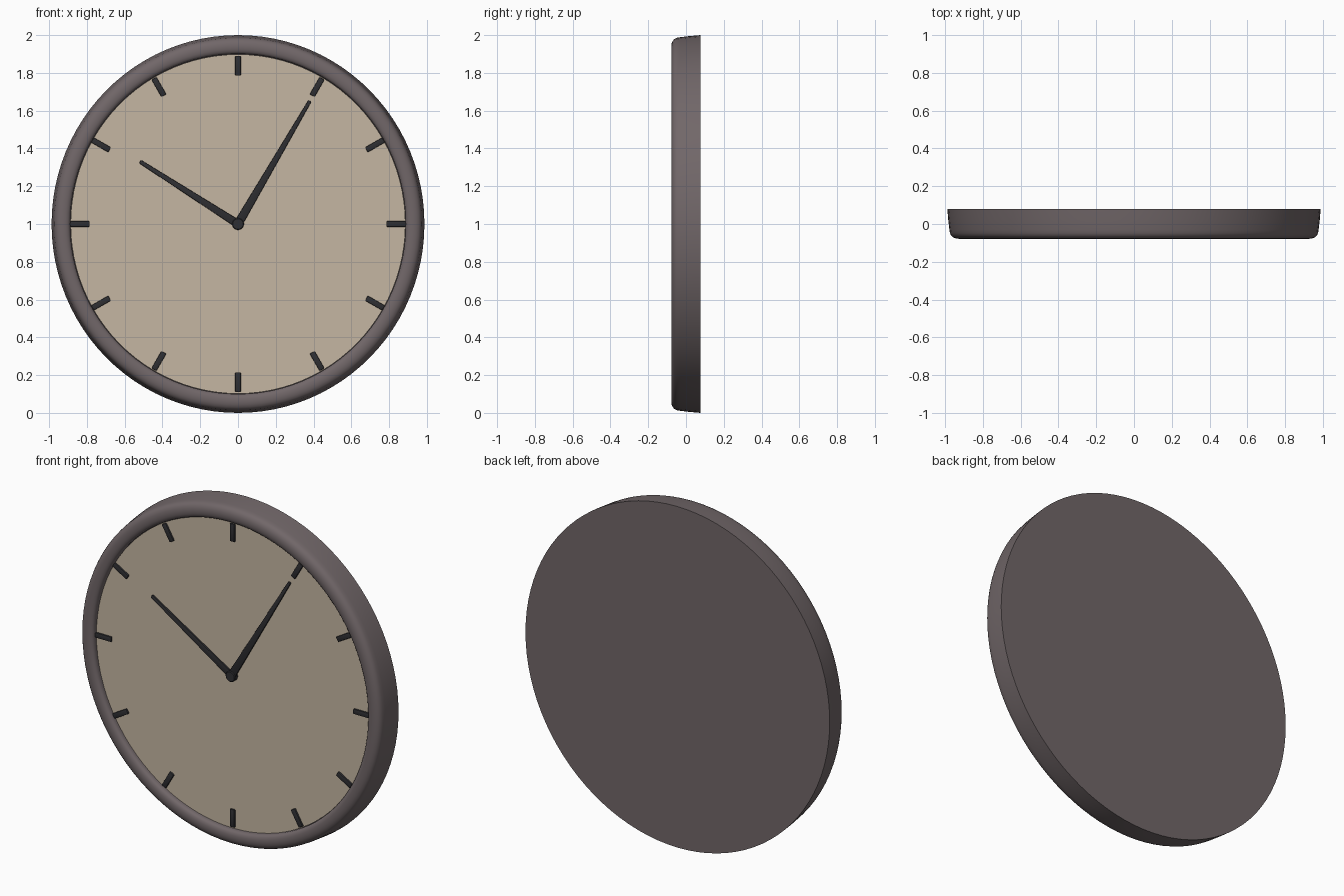
import bpy, bmesh, math
from mathutils import Matrix

if "Cube" in bpy.data.objects:
    bpy.data.objects.remove(bpy.data.objects["Cube"])

CENTER = 1.0      # height of the dial centre
SX = 0.987        # the case is very slightly narrower than tall


def material(name, rgb):
    m = bpy.data.materials.new(name)
    m.diffuse_color = (*rgb, 1)
    m.use_nodes = True
    m.node_tree.nodes["Principled BSDF"].inputs["Base Color"].default_value = m.diffuse_color
    return m


FRAME = material("frame_brown", (0.165, 0.135, 0.14))
DIAL = material("dial_cream", (0.56, 0.47, 0.36))
DARK = material("dark_grey", (0.028, 0.028, 0.032))


def finish(bm, name, mat):
    bmesh.ops.recalc_face_normals(bm, faces=bm.faces)
    mesh = bpy.data.meshes.new(name)
    bm.to_mesh(mesh)
    bm.free()
    mesh.materials.append(mat)
    ob = bpy.data.objects.new(name, mesh)
    bpy.context.collection.objects.link(ob)
    ob.location.z = CENTER
    bpy.ops.object.select_all(action='DESELECT')
    ob.select_set(True)
    bpy.context.view_layer.objects.active = ob
    bpy.ops.object.shade_smooth_by_angle(angle=math.radians(35))
    return ob


def lathe(name, profile, mat, steps=96, sx=SX):
    """Revolve (radius, y) points round the y axis, capping both ends."""
    bm = bmesh.new()
    rings = []
    for r, y in profile:
        rings.append([bm.verts.new((sx * r * math.cos(2 * math.pi * i / steps), y,
                                    r * math.sin(2 * math.pi * i / steps)))
                      for i in range(steps)])
    for a, b in zip(rings, rings[1:]):
        for i in range(steps):
            j = (i + 1) % steps
            bm.faces.new((a[i], a[j], b[j], b[i]))
    bm.faces.new(rings[0])
    bm.faces.new(rings[-1])
    return finish(bm, name, mat)


def bar(name, r0, r1, w0, w1, y_front, y_back, clock_deg, mat, bevel=0.004):
    """Tapered bar along a clock direction, from radius r0 to r1."""
    bm = bmesh.new()
    outline = [(-w0 / 2, r0), (w0 / 2, r0), (w1 / 2, r1), (-w1 / 2, r1)]
    face = bm.faces.new([bm.verts.new((x, y_back, z)) for x, z in outline])
    new = bmesh.ops.extrude_face_region(bm, geom=[face])["geom"]
    bmesh.ops.translate(bm, verts=[v for v in new if isinstance(v, bmesh.types.BMVert)],
                        vec=(0, y_front - y_back, 0))
    bmesh.ops.bevel(bm, geom=list(bm.edges), offset=bevel, segments=2,
                    profile=0.5, affect='EDGES')
    bm.transform(Matrix.Rotation(math.radians(clock_deg), 4, 'Y'))
    return finish(bm, name, mat)


# Case: flat back, slightly tapered wall, rounded front lip, recessed floor
lathe("case", [(1.0, 0.078), (0.995, 0.02), (0.989, -0.03), (0.986, -0.048),
               (0.980, -0.061), (0.970, -0.070), (0.956, -0.076), (0.940, -0.078),
               (0.925, -0.077), (0.912, -0.073), (0.904, -0.066), (0.900, -0.056),
               (0.900, -0.035)], FRAME)

# Dial plate sitting in the recess
lathe("dial", [(0.898, -0.03), (0.898, -0.046)], DIAL)

# Hour markers
for h in range(12):
    bar(f"hour_marker_{h + 1}", 0.785, 0.89, 0.03, 0.03, -0.056, -0.042,
        30 * (h + 1), DARK)

# Hands and hub
bar("hour_hand", 0.0, 0.615, 0.042, 0.02, -0.064, -0.052, -57.5, DARK)
bar("minute_hand", 0.0, 0.755, 0.046, 0.018, -0.07, -0.058, 30.3, DARK)
lathe("hub", [(0.031, -0.044), (0.031, -0.07), (0.027, -0.074)], DARK, 32, 1)
